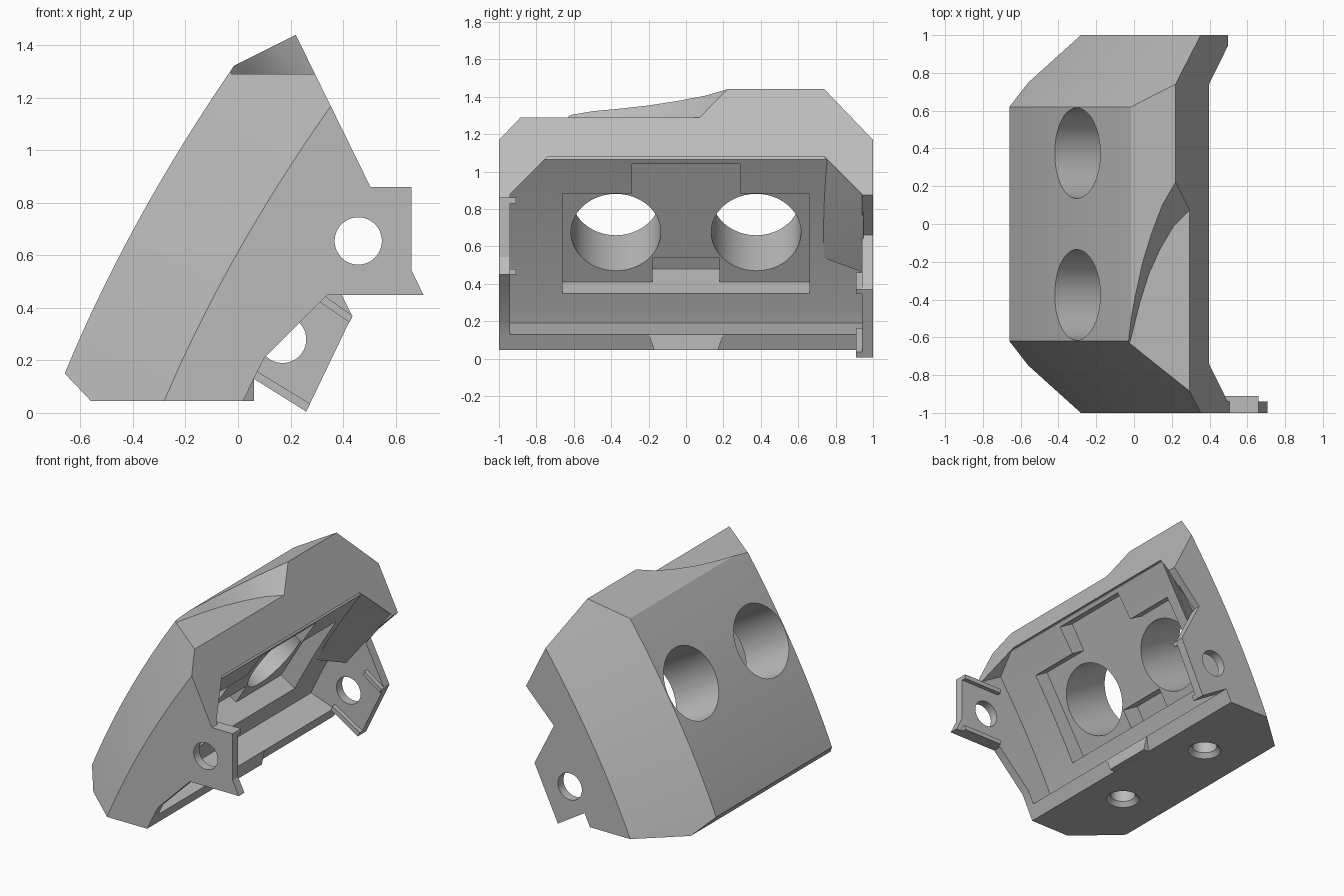
import bpy, bmesh, math
from mathutils import Vector

if "Cube" in bpy.data.objects:
    bpy.data.objects.remove(bpy.data.objects["Cube"])

grey = bpy.data.materials.new("plain grey")
grey.use_nodes = True
COLOUR = (0.5, 0.5, 0.5, 1)
grey.diffuse_color = COLOUR
grey.node_tree.nodes["Principled BSDF"].inputs["Base Color"].default_value = COLOUR

# Tilted frame of the lens holes: AXIS points out of the open side, UP along the floor
AXIS = Vector((0.857, 0, -0.515))
UP = Vector((0.515, 0, 0.857))
ORIGIN = Vector((0.02, 0, 0.675))


def add(name, bm):
    bmesh.ops.recalc_face_normals(bm, faces=bm.faces)
    mesh = bpy.data.meshes.new(name)
    bm.to_mesh(mesh)
    bm.free()
    obj = bpy.data.objects.new(name, mesh)
    bpy.context.collection.objects.link(obj)
    mesh.materials.append(grey)
    return obj


def prism_bm(profile, y0, y1):
    bm = bmesh.new()
    face = bm.faces.new([bm.verts.new((x, y0, z)) for x, z in profile])
    ret = bmesh.ops.extrude_face_region(bm, geom=[face])
    verts = [v for v in ret["geom"] if isinstance(v, bmesh.types.BMVert)]
    bmesh.ops.translate(bm, vec=(0, y1 - y0, 0), verts=verts)
    return bm


def prism(name, profile, y0, y1):
    return add(name, prism_bm(profile, y0, y1))


def slice_off(bm, point, normal):
    """Cut away everything on the normal side and cap the cut."""
    geom = bm.verts[:] + bm.edges[:] + bm.faces[:]
    ret = bmesh.ops.bisect_plane(bm, geom=geom, plane_co=point, plane_no=normal, clear_outer=True)
    edges = [e for e in ret["geom_cut"] if isinstance(e, bmesh.types.BMEdge)]
    bmesh.ops.holes_fill(bm, edges=edges)


def boolean(obj, other, operation="DIFFERENCE"):
    mod = obj.modifiers.new("cut", "BOOLEAN")
    mod.operation = operation
    mod.solver = "EXACT"
    mod.object = other
    bpy.context.view_layer.objects.active = obj
    bpy.ops.object.modifier_apply(modifier=mod.name)
    bpy.data.objects.remove(other)


def cylinder(centre, direction, r1, r2, depth):
    bm = bmesh.new()
    bmesh.ops.create_cone(bm, cap_ends=True, segments=48, radius1=r1, radius2=r2, depth=depth)
    rot = Vector(direction).to_track_quat("Z", "Y").to_matrix()
    bmesh.ops.rotate(bm, matrix=rot, verts=bm.verts)
    bmesh.ops.translate(bm, vec=centre, verts=bm.verts)
    return add("cutter", bm)


def tilted_box(half_width, s0, s1, d0, d1):
    corners = [ORIGIN + UP * s + AXIS * d for s, d in ((s0, d0), (s0, d1), (s1, d1), (s1, d0))]
    return prism("cutter", [(p.x, p.z) for p in corners], -half_width, half_width)


def shell_curve(offset, z0, z1, steps=20):
    """Curved outer profile, moved inwards by offset."""
    points = []
    for i in range(steps + 1):
        z = z0 + (z1 - z0) * i / steps
        t = (z - 0.15) / 1.165
        x = -0.66 + 0.64 * t - 0.16 * t * (1 - t)
        slope = (0.64 - 0.16 * (1 - 2 * t)) / 1.165
        n = Vector((1, -slope)).normalized()
        points.append((x + n.x * offset, z + n.y * offset))
    return points


# Shell: lofted curve with both long sides chamfered, then trimmed by planes
bm = bmesh.new()
rings = []
for y, offset in ((-1, 0.39), (-0.62, 0), (0.62, 0), (1, 0.39)):
    profile = shell_curve(offset, -0.2, 1.95, 36) + [(1.6, 1.8), (1.6, -0.3)]
    rings.append([bm.verts.new((x, y, z)) for x, z in profile])
for a, b in zip(rings, rings[1:]):
    for i in range(len(a)):
        j = (i + 1) % len(a)
        bm.faces.new((a[i], a[j], b[j], b[i]))
bm.faces.new(rings[0])
bm.faces.new(rings[-1])
for point, normal in (((0.22, 0, 1.44), (0.57, 0, 0.28)),
                      ((0.22, 0, 1.44), (-0.12, 0, 0.24)),
                      ((0, 0, 0.045), (0, 0, -1)),
                      ((-0.56, 0, 0.045), (-0.105, 0, -0.1))):
    slice_off(bm, point, normal)
shell = add("shell", bm)

# Lowered front half of the top, with a curved sloping step
curve = [(-0.3, -0.95), (-0.08, -0.75), (-0.02, -0.62), (0.03, -0.42), (0.08, -0.26),
         (0.14, -0.13), (0.21, -0.01), (0.3, 0.08), (0.6, 0.3)]
bm = bmesh.new()
low = [bm.verts.new((x, y, 1.29)) for x, y in curve + [(0.6, -1.2), (-0.3, -1.2)]]
high = [bm.verts.new((x - 0.106, y + 0.19, 1.49)) for x, y in curve]
high += [bm.verts.new((x, -1.2, 1.49)) for x in (0.6, -0.4)]
bm.faces.new(low)
bm.faces.new(high)
for i in range(len(low)):
    j = (i + 1) % len(low)
    bm.faces.new((low[i], low[j], high[j], high[i]))
boolean(shell, add("cutter", bm))

# Hollow inside with its floor following the outer curve
floor = [p for p in shell_curve(0.485, 0.3, 1.5, 30) if 0.19 < p[1] < 1.08]
hollow = [(1.3, -0.34), (0.06, 0.13), (-0.11, 0.19)] + floor + [(0.385, 1.08), (1.3, 1.08)]
bm = prism_bm(hollow, -0.94, 0.94)
for side in (-1, 1):
    edge = Vector((0.098, 0.2 * side, -0.2))
    normal = edge.cross(AXIS)
    if normal.z < 0:
        normal.negate()
    slice_off(bm, (0.396, 0.74 * side, 1.08), normal)
boolean(shell, add("cutter", bm))

# Lower front edge of the side walls and lip, then the notch in the rear wall
boolean(shell, prism("cutter", [(-0.05, -0.1), (0.06, 0.13), (0.1, 0.21), (0.34, 0.45),
                                (1.2, 0.45), (1.2, -0.1)], -1.1, 1.1))
boolean(shell, prism("cutter", [(0.5, 0.875), (0.29, 0.66), (0.435, 0.37), (1.2, 0.37),
                                (1.2, 0.875)], 0.9, 1.1))

# Recess in the floor, its upper notch and the deep lower slot
boolean(shell, tilted_box(0.66, -0.31, 0.31, 0, 0.4))
boolean(shell, tilted_box(0.29, 0.2, 0.5, 0, 0.4))
boolean(shell, tilted_box(0.18, -0.31, -0.16, -0.136, 0.1))

# Lens holes and the countersunk holes underneath
for side in (-1, 1):
    boolean(shell, cylinder(ORIGIN + Vector((0, 0.375 * side, 0)), AXIS, 0.24, 0.24, 1.2))
    boolean(shell, cylinder((-0.25, 0.41 * side, 0.055), (0, 0, 1), 0.115, 0.08, 0.04))
    boolean(shell, cylinder((-0.25, 0.41 * side, 0.1), (0, 0, 1), 0.08, 0.08, 0.16))

# Slanted panel inside the rear wall
bm = bmesh.new()
for p in ((0.39, 0.74, 1.08), (0.49, 0.95, 0.88), (0.06, 0.73, 0.54), (0.155, 0.95, 0.46),
          (0.36, 0.95, 1.08), (0.03, 0.95, 0.54)):
    bm.verts.new(p)
bmesh.ops.convex_hull(bm, input=bm.verts)
rear_panel = add("rear_inner_panel", bm)

# Centre block of the bottom lip
bm = bmesh.new()
for side in (-1, 1):
    for p in ((0.02, 0.17, 0.045), (0.06, 0.17, 0.045), (0.06, 0.2, 0.13), (-0.02, 0.2, 0.13)):
        bm.verts.new((p[0], p[1] * side, p[2]))
bmesh.ops.convex_hull(bm, input=bm.verts)
add("lip_centre_block", bm)

# Side tabs with lips along their edges
front_tab = prism("front_tab", [(0.4, 0.86), (0.66, 0.86), (0.66, 0.45), (0.34, 0.45)], -1, -0.94)
rear_tab = prism("rear_tab", [(0.29, 0.66), (0.435, 0.37), (0.26, 0.005), (0.06, 0.13),
                              (0.06, 0.3)], 0.94, 1)
for z in (0.45, 0.83):
    prism("front_tab_lip", [(0.36, z), (0.66, z), (0.66, z + 0.03), (0.36, z + 0.03)], -0.95, -0.91)
prism("rear_tab_lip", [(0.06, 0.13), (0.26, 0.005), (0.275, 0.035), (0.07, 0.16)], 0.91, 0.95)
prism("rear_tab_lip", [(0.3, 0.43), (0.425, 0.345), (0.437, 0.37), (0.31, 0.46)], 0.91, 0.95)
for x, z, y, tab in ((0.458, 0.655, -1, front_tab), (0.17, 0.28, 1, rear_tab)):
    for target in (shell, tab):
        boolean(target, cylinder((x, y, z), (0, 1, 0), 0.09, 0.09, 0.3))

# Smooth the curved faces, keep real edges sharp
bpy.ops.object.select_all(action="DESELECT")
for obj in bpy.context.collection.objects:
    if obj.type == "MESH" and grey.name in obj.data.materials:
        obj.select_set(True)
bpy.context.view_layer.objects.active = shell
bpy.ops.object.shade_smooth_by_angle(angle=math.radians(20))
